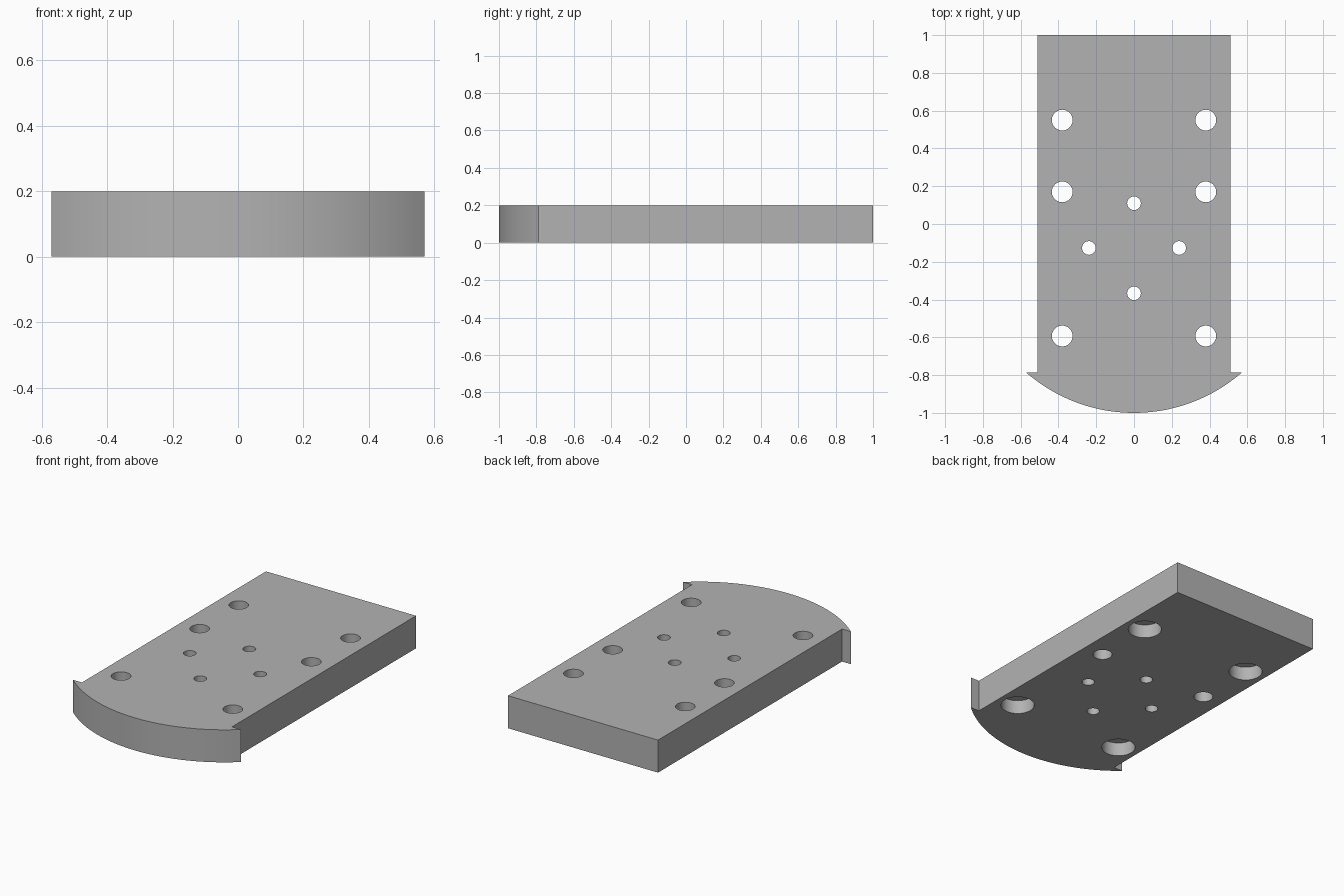
import bpy, bmesh, math
from mathutils import Matrix

cube = bpy.data.objects.get("Cube")
if cube:
    bpy.data.objects.remove(cube, do_unlink=True)

THICK = 0.2
HALF_W, BACK = 0.51, 1.0
LIP_X, LIP_Y, FRONT = 0.57, -0.787, -1.0

grey = bpy.data.materials.new("plain_grey")
grey.use_nodes = True
colour = (0.45, 0.45, 0.45, 1)
grey.diffuse_color = colour
grey.node_tree.nodes["Principled BSDF"].inputs["Base Color"].default_value = colour


def new_object(name, bm):
    mesh = bpy.data.meshes.new(name)
    bmesh.ops.recalc_face_normals(bm, faces=bm.faces)
    bm.to_mesh(mesh)
    bm.free()
    mesh.materials.append(grey)
    obj = bpy.data.objects.new(name, mesh)
    bpy.context.collection.objects.link(obj)
    return obj


def drill(target, name, centres, radius, bottom, top):
    """Cut a set of vertical round holes out of the target."""
    bm = bmesh.new()
    for x, y in centres:
        bmesh.ops.create_cone(bm, cap_ends=True, segments=48, radius1=radius,
                              radius2=radius, depth=top - bottom,
                              matrix=Matrix.Translation((x, y, (top + bottom) / 2)))
    cutter = new_object(name, bm)
    cutter.hide_render = True
    mod = target.modifiers.new(name, 'BOOLEAN')
    mod.operation = 'DIFFERENCE'
    mod.solver = 'EXACT'
    mod.object = cutter
    bpy.context.view_layer.objects.active = target
    bpy.ops.object.modifier_apply(modifier=name)
    bpy.data.objects.remove(cutter, do_unlink=True)


# Plate outline: straight sides, lips at the front, bowed front edge
sag = LIP_Y - FRONT
arc_r = (LIP_X ** 2 + sag ** 2) / (2 * sag)
half_angle = math.asin(LIP_X / arc_r)
steps = 40
outline = [(HALF_W, LIP_Y), (HALF_W, BACK), (-HALF_W, BACK), (-HALF_W, LIP_Y)]
for i in range(steps + 1):
    a = half_angle * (2 * i / steps - 1)
    outline.append((arc_r * math.sin(a), FRONT + arc_r * (1 - math.cos(a))))

bm = bmesh.new()
base = bm.faces.new([bm.verts.new((x, y, 0)) for x, y in outline])
raised = bmesh.ops.extrude_face_region(bm, geom=[base])
bmesh.ops.translate(bm, vec=(0, 0, THICK),
                    verts=[v for v in raised["geom"] if isinstance(v, bmesh.types.BMVert)])
plate = new_object("mounting_plate", bm)

# Holes: corner bolts with counterbores below, a middle pair, a central diamond
corners = [(s * 0.38, y) for s in (-1, 1) for y in (0.55, -0.593)]
middle = [(s * 0.38, 0.17) for s in (-1, 1)]
diamond = [(0, 0.11), (0, -0.367), (-0.239, -0.127), (0.239, -0.127)]
drill(plate, "bolt_holes", corners + middle, 0.055, -0.1, THICK + 0.1)
drill(plate, "small_holes", diamond, 0.036, -0.1, THICK + 0.1)
drill(plate, "counterbores", corners, 0.096, -0.1, 0.085)

# Smooth the curved walls while keeping the rims sharp
bpy.ops.object.select_all(action='DESELECT')
plate.select_set(True)
bpy.context.view_layer.objects.active = plate
bpy.ops.object.shade_smooth_by_angle(angle=math.radians(30))
